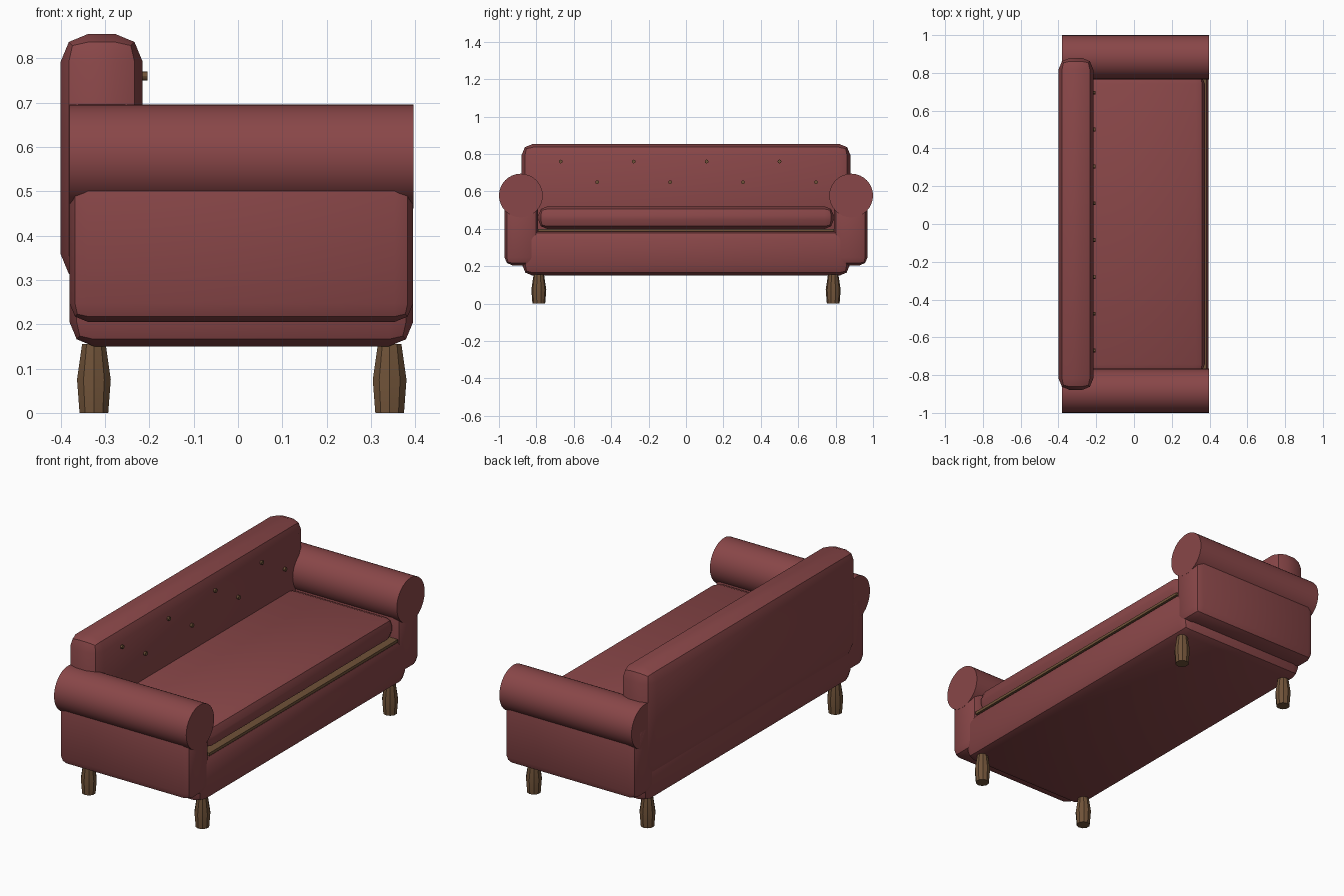
import bpy
import bmesh
from math import pi
from mathutils import Matrix, Vector

if "Cube" in bpy.data.objects:
    bpy.data.objects.remove(bpy.data.objects["Cube"])


def material(name, rgb):
    mat = bpy.data.materials.new(name)
    mat.use_nodes = True
    mat.diffuse_color = (*rgb, 1)
    mat.node_tree.nodes["Principled BSDF"].inputs["Base Color"].default_value = (*rgb, 1)
    return mat


red = material("red upholstery", (0.25, 0.062, 0.065))
brown = material("brown wood", (0.16, 0.085, 0.04))


def finish(name, bm, mat):
    bmesh.ops.recalc_face_normals(bm, faces=bm.faces)
    mesh = bpy.data.meshes.new(name)
    bm.to_mesh(mesh)
    bm.free()
    mesh.materials.append(mat)
    obj = bpy.data.objects.new(name, mesh)
    bpy.context.collection.objects.link(obj)
    bpy.ops.object.select_all(action="DESELECT")
    obj.select_set(True)
    bpy.context.view_layer.objects.active = obj
    bpy.ops.object.shade_smooth_by_angle(angle=pi / 6)
    return obj


def padded_box(name, low, high, bevel, mat=red):
    """Box between two corners with softened edges."""
    low, high = Vector(low), Vector(high)
    bm = bmesh.new()
    bmesh.ops.create_cube(bm, size=1)
    bmesh.ops.scale(bm, vec=high - low, verts=bm.verts)
    bmesh.ops.translate(bm, vec=(low + high) / 2, verts=bm.verts)
    if bevel:
        bmesh.ops.bevel(bm, geom=bm.edges[:], offset=bevel, segments=2,
                        profile=0.5, affect="EDGES")
    return finish(name, bm, mat)


def rod(name, centre, radius, length, sides, mat):
    """Cylinder lying along x."""
    bm = bmesh.new()
    bmesh.ops.create_cone(bm, cap_ends=True, segments=sides, radius1=radius,
                          radius2=radius, depth=length,
                          matrix=Matrix.Translation(centre) @ Matrix.Rotation(pi / 2, 4, "Y"))
    return finish(name, bm, mat)


def turned_leg(name, x, y):
    """Bulging faceted leg lofted through rings of (height, radius)."""
    bm = bmesh.new()
    rings = []
    for z, r in ((0, 0.034), (0.075, 0.04), (0.155, 0.028)):
        ring = bmesh.ops.create_circle(bm, segments=10, radius=r,
                                       matrix=Matrix.Translation((x, y, z)))
        rings.append(ring["verts"])
    for a, b in zip(rings, rings[1:]):
        for i in range(len(a)):
            j = (i + 1) % len(a)
            bm.faces.new((a[i], a[j], b[j], b[i]))
    bm.faces.new(rings[0])
    bm.faces.new(rings[-1])
    return finish(name, bm, brown)


# Body, back and seat
padded_box("base", (-0.38, -0.875, 0.15), (0.395, 0.875, 0.395), 0.055)
padded_box("backrest", (-0.4, -0.88, 0.295), (-0.215, 0.88, 0.855), 0.063)
padded_box("seat_board", (-0.3, -0.79, 0.385), (0.385, 0.79, 0.4), 0, brown)
padded_box("seat_cushion", (-0.25, -0.79, 0.4), (0.375, 0.79, 0.52), 0.048)

# Arms and legs on both sides
for side, s in (("left", 1), ("right", -1)):
    ys = sorted((s * 0.79, s * 0.97))
    padded_box(side + "_arm_panel", (-0.38, ys[0], 0.205), (0.395, ys[1], 0.6), 0.042)
    rod(side + "_arm_roll", (0.008, s * 0.883, 0.578), 0.117, 0.776, 32, red)
    for end, x in (("front", 0.342), ("back", -0.325)):
        turned_leg(f"{end}_{side}_leg", x, s * 0.787)

# Two staggered rows of buttons
for row, z, start in (("upper", 0.76, -0.67), ("lower", 0.65, -0.475)):
    for i in range(4):
        rod(f"{row}_button_{i + 1}", (-0.213, start + 0.39 * i, z), 0.01, 0.018, 12, brown)
